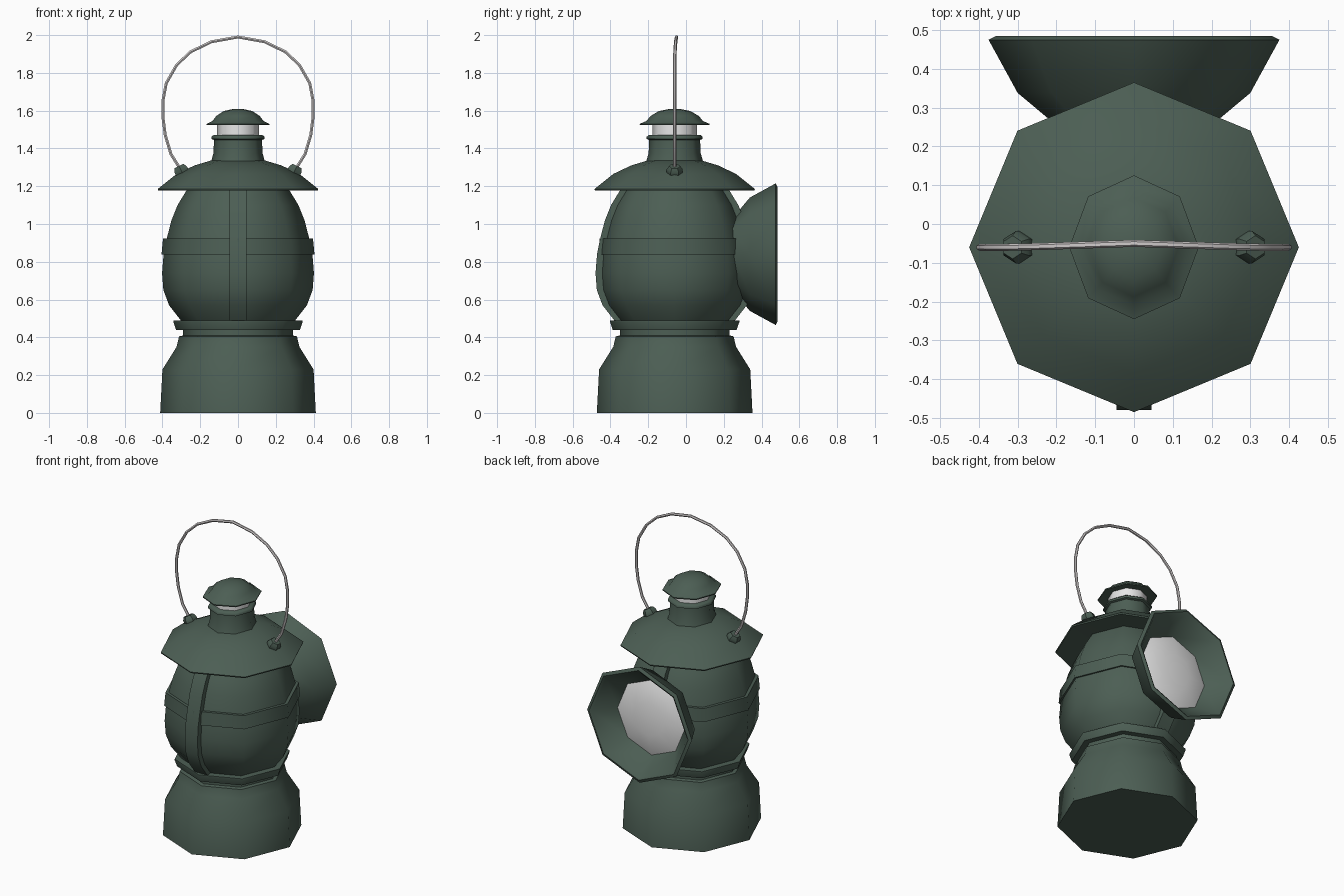
import bpy, bmesh, math
from mathutils import Vector, Matrix

if "Cube" in bpy.data.objects:
    bpy.data.objects.remove(bpy.data.objects["Cube"], do_unlink=True)

CY = -0.06      # lantern axis
SIDES = 8


def material(name, rgb):
    m = bpy.data.materials.new(name)
    m.use_nodes = True
    m.diffuse_color = (*rgb, 1)
    b = m.node_tree.nodes["Principled BSDF"]
    b.inputs["Base Color"].default_value = (*rgb, 1)
    b.inputs["Roughness"].default_value = 0.6
    return m


GREEN = material("dark green paint", (0.072, 0.112, 0.088))
WHITE = material("white glass", (0.80, 0.80, 0.80))
WIRE = material("pale grey wire", (0.64, 0.61, 0.61))


def finish(name, bm, mat, matrix=None):
    bmesh.ops.remove_doubles(bm, verts=bm.verts, dist=1e-5)
    bmesh.ops.recalc_face_normals(bm, faces=bm.faces)
    me = bpy.data.meshes.new(name)
    bm.to_mesh(me)
    bm.free()
    me.materials.append(mat)
    me.shade_smooth()
    me.set_sharp_from_angle(angle=math.radians(50))
    ob = bpy.data.objects.new(name, me)
    bpy.context.collection.objects.link(ob)
    if matrix:
        ob.matrix_world = matrix
    return ob


def lathe(name, profile, mat, matrix=None, sides=SIDES, closed=False, sy=1.0):
    """Revolve (radius, height) points about z; ends are capped unless closed is set."""
    bm = bmesh.new()
    rings = []
    for r, z in profile:
        rings.append([bm.verts.new((r * math.cos(2 * math.pi * i / sides),
                                    sy * r * math.sin(2 * math.pi * i / sides), z))
                      for i in range(sides)])
    pairs = list(zip(rings, rings[1:]))
    if closed:
        pairs.append((rings[-1], rings[0]))
    else:
        bm.faces.new(rings[0])
        bm.faces.new(rings[-1])
    for a, b in pairs:
        for i in range(sides):
            j = (i + 1) % sides
            bm.faces.new((a[i], a[j], b[j], b[i]))
    return finish(name, bm, mat, matrix or Matrix.Translation((0, CY, 0)))


# Fuel tank base and collar
lathe("base", [(0.412, 0), (0.40, 0.23), (0.325, 0.35), (0.312, 0.405), (0.29, 0.41),
               (0.29, 0.45)], GREEN)
lathe("collar", [(0.328, 0.44), (0.342, 0.48), (0.342, 0.488), (0.30, 0.49)], GREEN)

# Rounded body
body = [(0.295, 0.48), (0.365, 0.57), (0.395, 0.65), (0.402, 0.74), (0.394, 0.84),
        (0.378, 0.92), (0.352, 1.02), (0.32, 1.10), (0.265, 1.19)]
lathe("body", body, GREEN)
lathe("body_band", [(0.38, 0.838), (0.405, 0.838), (0.397, 0.922), (0.36, 0.922)],
      GREEN, closed=True)

# Vertical straps on front and back
for name, s in (("front_strap", -1), ("back_strap", 1)):
    bm = bmesh.new()
    rings = []
    for r, z in body:
        rings.append([bm.verts.new((x, CY + s * (r + d), z)) for x, d in
                      ((-0.045, -0.04), (-0.045, 0.017), (0.045, 0.017), (0.045, -0.04))])
    for a, b in zip(rings, rings[1:]):
        for i in range(4):
            j = (i + 1) % 4
            bm.faces.new((a[i], a[j], b[j], b[i]))
    bm.faces.new(rings[0])
    bm.faces.new(rings[-1])
    finish(name, bm, GREEN)

# Roof, chimney and cap
lathe("roof", [(0.25, 1.185), (0.422, 1.177), (0.425, 1.185), (0.325, 1.265),
               (0.23, 1.31), (0.14, 1.337)], GREEN)
lathe("chimney", [(0.145, 1.32), (0.13, 1.375), (0.127, 1.445), (0.14, 1.45),
                  (0.14, 1.462), (0.128, 1.472)], GREEN, sy=1.06)
lathe("chimney_glass", [(0.111, 1.46), (0.111, 1.54)], WHITE, sy=1.06)
lathe("cap", [(0.115, 1.53), (0.166, 1.523), (0.167, 1.53), (0.135, 1.545), (0.115, 1.572),
              (0.075, 1.598), (0.03, 1.608), (0.0, 1.61)], GREEN, sy=1.11)

# Flared lamp hood at the back: local z points along +y
lamp = Matrix.Translation((0, 0, 0.84)) @ Matrix.Rotation(-math.pi / 2, 4, 'X')
lathe("lamp_hood", [(0.0, 0.15), (0.16, 0.20), (0.195, 0.25), (0.30, 0.338),
                    (0.375, 0.475), (0.355, 0.485), (0.34, 0.475), (0.243, 0.352),
                    (0.0, 0.345)], GREEN, lamp)
lathe("lamp_lens", [(0.244, 0.352), (0.20, 0.368), (0.11, 0.383), (0.0, 0.388)],
      WHITE, lamp)

# Hexagonal handle sockets, tilted outward on the roof
for name, s in (("left_socket", 1), ("right_socket", -1)):
    m = (Matrix.Translation((s * 0.292, CY, 1.267)) @ Matrix.Rotation(s * math.radians(28), 4, 'Y')
         @ Matrix.Rotation(math.radians(30), 4, 'Z'))
    lathe(name, [(0.032, -0.02), (0.042, 0.008), (0.042, 0.026), (0.03, 0.045)], GREEN, m, sides=6)

# Wire carrying handle: mirrored path swept with a hexagonal section
half = [(0.295, 1.275), (0.355, 1.37), (0.385, 1.47), (0.398, 1.57), (0.398, 1.65),
        (0.38, 1.745), (0.325, 1.842), (0.25, 1.912), (0.14, 1.965)]
path = half + [(0.0, 1.99)] + [(-x, z) for x, z in reversed(half)]
pts = [Vector((x, CY + 0.01 * max(0, 1 - abs(x) / 0.3), z)) for x, z in path]
bm = bmesh.new()
rings = []
for k, p in enumerate(pts):
    t = (pts[min(k + 1, len(pts) - 1)] - pts[max(k - 1, 0)]).normalized()
    u = Vector((0, 1, 0))
    v = t.cross(u).normalized()
    rings.append([bm.verts.new(p + 0.009 * (u * math.cos(a) + v * math.sin(a)))
                  for a in (i * math.pi / 3 for i in range(6))])
for a, b in zip(rings, rings[1:]):
    for i in range(6):
        j = (i + 1) % 6
        bm.faces.new((a[i], a[j], b[j], b[i]))
bm.faces.new(rings[0])
bm.faces.new(rings[-1])
finish("handle", bm, WIRE)
